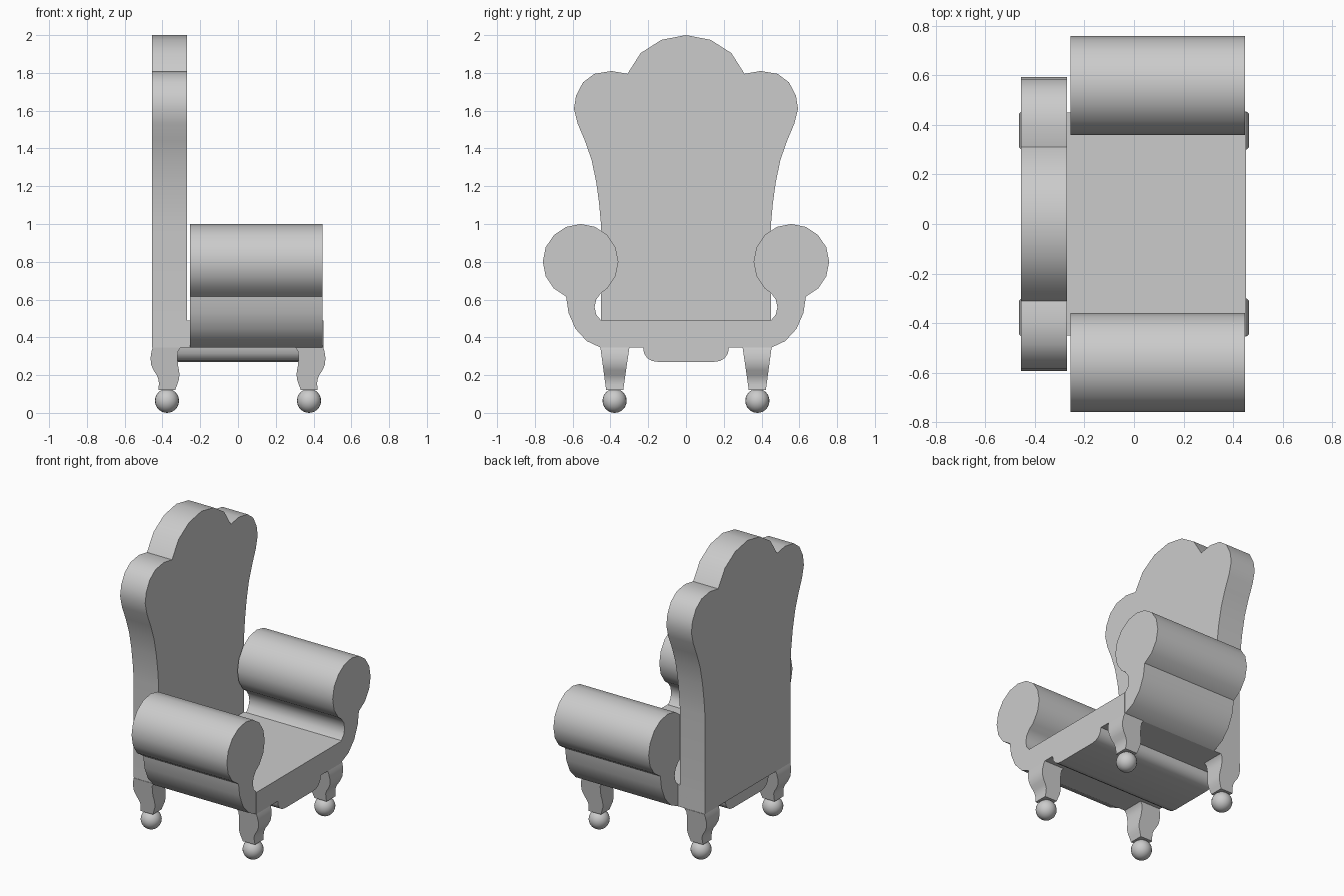
import bpy, bmesh, math

if "Cube" in bpy.data.objects:
    bpy.data.objects.remove(bpy.data.objects["Cube"])


def finish(name, bm, angle=32):
    bmesh.ops.recalc_face_normals(bm, faces=bm.faces)
    mesh = bpy.data.meshes.new(name)
    bm.to_mesh(mesh)
    bm.free()
    ob = bpy.data.objects.new(name, mesh)
    bpy.context.collection.objects.link(ob)
    bpy.ops.object.select_all(action='DESELECT')
    ob.select_set(True)
    bpy.context.view_layer.objects.active = ob
    bpy.ops.object.shade_smooth_by_angle(angle=math.radians(angle))
    return ob


def extrude_x(name, profile, x0, x1):
    """Extrude a closed (y, z) outline along x."""
    bm = bmesh.new()
    a = [bm.verts.new((x0, y, z)) for y, z in profile]
    b = [bm.verts.new((x1, y, z)) for y, z in profile]
    bm.faces.new(a)
    bm.faces.new(b)
    for i in range(len(a)):
        j = (i + 1) % len(a)
        bm.faces.new((a[i], a[j], b[j], b[i]))
    return finish(name, bm)


def mirrored(half):
    """Complete an outline from its +y half."""
    return half + [(-y, z) for y, z in reversed(half) if y > 1e-6]


# Scalloped backrest
back_half = [(0.45, 0.345), (0.45, 1.0), (0.46, 1.11), (0.475, 1.22), (0.50, 1.34),
             (0.535, 1.44), (0.573, 1.53), (0.593, 1.61), (0.582, 1.68),
             (0.545, 1.75), (0.485, 1.795), (0.395, 1.81), (0.31, 1.795),
             (0.24, 1.905), (0.13, 1.975), (0, 2.0)]
extrude_x("backrest", mirrored(back_half), -0.455, -0.27)

# Seat with rounded apron underneath
seat_half = [(0.45, 0.49), (0.45, 0.345), (0.227, 0.345), (0.222, 0.315),
             (0.205, 0.29), (0.18, 0.275), (0.145, 0.27)]
extrude_x("seat", mirrored(seat_half), -0.45, 0.452)

# Rolled arms: round roll on a curved neck
roll = [(0.558 + 0.2 * math.cos(math.radians(t)), 0.8 + 0.2 * math.sin(math.radians(t)))
        for t in [-67.5 + 22.5 * i for i in range(14)]]
neck = [(0.45, 0.635), (0.475, 0.60), (0.484, 0.56), (0.475, 0.52), (0.45, 0.49),
        (0.45, 0.345), (0.525, 0.38), (0.585, 0.445), (0.622, 0.53)]
for s, side in ((1, "left"), (-1, "right")):
    extrude_x(side + "_arm", [(s * y, z) for y, z in roll + neck], -0.255, 0.448)

# Curved tapering legs with ball feet; rows are (z, inner x, outer x)
rows = [(0.345, 0.305, 0.452), (0.325, 0.318, 0.458), (0.29, 0.32, 0.463),
        (0.255, 0.318, 0.46), (0.225, 0.312, 0.447), (0.20, 0.31, 0.43),
        (0.175, 0.313, 0.42), (0.15, 0.322, 0.419), (0.122, 0.332, 0.422)]
for sx, end in ((1, "front"), (-1, "rear")):
    for sy, side in ((1, "left"), (-1, "right")):
        bm = bmesh.new()
        rings = []
        for z, xi, xo in rows:
            t = (0.345 - z) / 0.223
            y0, y1 = 0.30 + 0.032 * t, 0.453 - 0.03 * t
            rings.append([bm.verts.new((sx * x, sy * y, z))
                          for x, y in ((xi, y0), (xo, y0), (xo, y1), (xi, y1))])
        for a, b in zip(rings, rings[1:]):
            for i in range(4):
                j = (i + 1) % 4
                bm.faces.new((a[i], a[j], b[j], b[i]))
        bm.faces.new(rings[0])
        bm.faces.new(rings[-1])
        finish(f"{end}_{side}_leg", bm)

        bm = bmesh.new()
        bmesh.ops.create_uvsphere(bm, u_segments=20, v_segments=12, radius=0.064)
        bmesh.ops.translate(bm, verts=bm.verts, vec=(sx * 0.376, sy * 0.378, 0.064))
        finish(f"{end}_{side}_ball_foot", bm)
